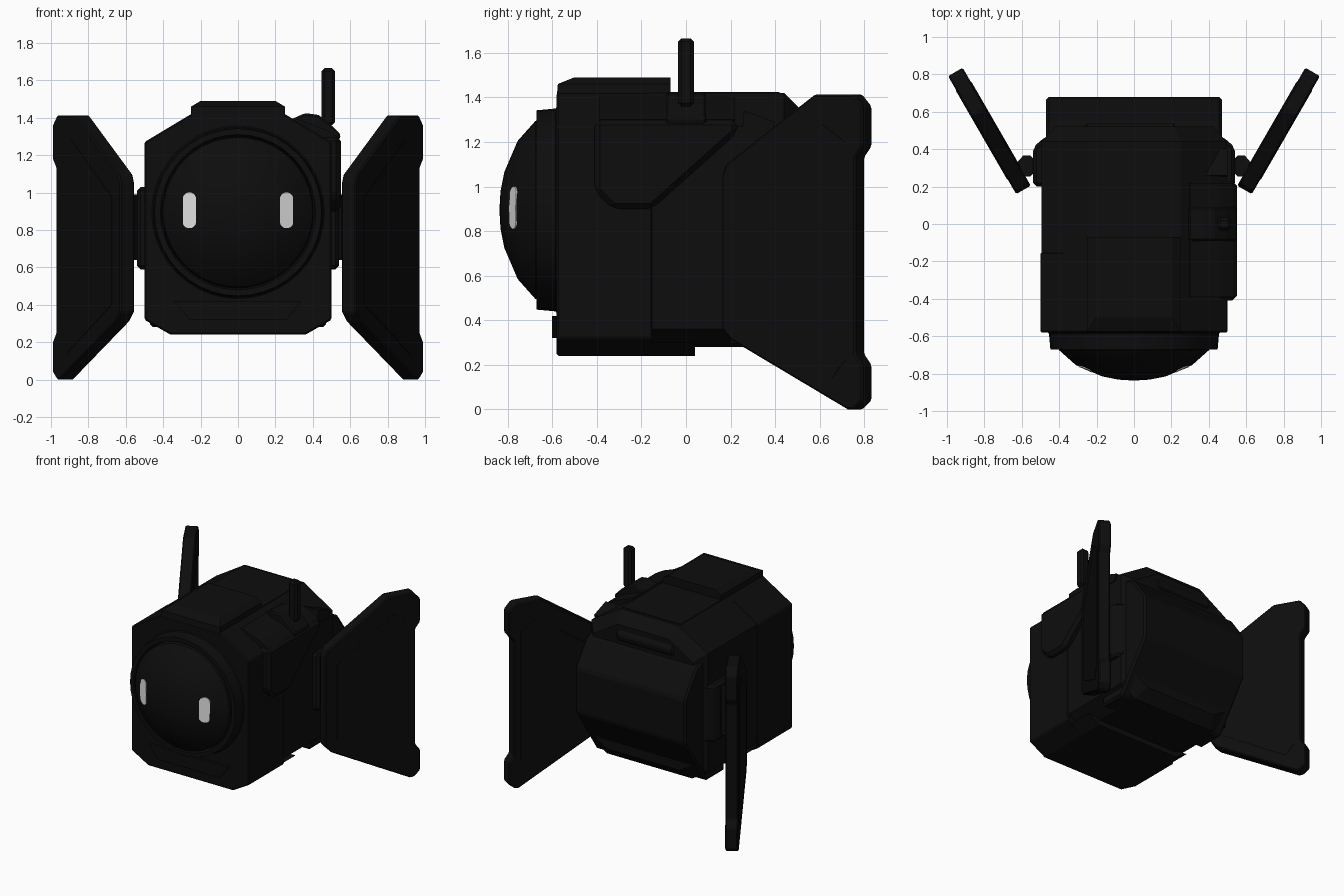
import bpy, bmesh, math
from mathutils import Vector

if "Cube" in bpy.data.objects:
    bpy.data.objects.remove(bpy.data.objects["Cube"])


def material(name, value):
    m = bpy.data.materials.new(name)
    m.diffuse_color = (value, value, value, 1)
    m.use_nodes = True
    m.node_tree.nodes["Principled BSDF"].inputs["Base Color"].default_value = m.diffuse_color
    return m


BLACK = material("matte_black", 0.004)
LIGHT = material("pale_grey", 0.75)


def finish(name, bm, mat=BLACK, bevel=0.0):
    bmesh.ops.recalc_face_normals(bm, faces=bm.faces[:])
    mesh = bpy.data.meshes.new(name)
    bm.to_mesh(mesh)
    bm.free()
    mesh.materials.append(mat)
    ob = bpy.data.objects.new(name, mesh)
    bpy.context.collection.objects.link(ob)
    if bevel:
        mod = ob.modifiers.new("edge", 'BEVEL')
        mod.width = bevel
        mod.segments = 1
        mod.limit_method = 'ANGLE'
    return ob


def loft(name, sections, mat=BLACK, bevel=0.0):
    """Join matching rings of 3D points and cap both ends."""
    bm = bmesh.new()
    rings = [[bm.verts.new(p) for p in s] for s in sections]
    n = len(rings[0])
    for a, b in zip(rings, rings[1:]):
        for i in range(n):
            j = (i + 1) % n
            bm.faces.new((a[i], a[j], b[j], b[i]))
    bm.faces.new(rings[0][::-1])
    bm.faces.new(rings[-1])
    return finish(name, bm, mat, bevel)


def prism(name, pts, axis, a, b, mat=BLACK, bevel=0.0):
    """Extrude a 2D outline along x (yz), y (xz) or z (xy)."""
    put = {'x': lambda p, t: (t, p[0], p[1]),
           'y': lambda p, t: (p[0], t, p[1]),
           'z': lambda p, t: (p[0], p[1], t)}[axis]
    return loft(name, [[put(p, t) for p in pts] for t in (a, b)], mat, bevel)


def lathe(name, profile, segs=40, cz=0.895):
    """Spin (radius, y) points about the front-to-back axis."""
    ob = loft(name, [[(r * math.cos(2 * math.pi * i / segs), y,
                       cz + r * math.sin(2 * math.pi * i / segs))
                      for i in range(segs)] for r, y in profile])
    bpy.context.view_layer.objects.active = ob
    ob.select_set(True)
    bpy.ops.object.shade_smooth_by_angle(angle=math.radians(35))
    ob.select_set(False)
    return ob


def octagon(w, bottom, top, bw, tw):
    return [(-bw, bottom), (bw, bottom), (w, bottom + .08), (w, top - .15),
            (tw, top), (-tw, top), (-w, top - .15), (-w, bottom + .08)]


# Main body: front shell, inset rear shell with tapered back
prism("front_shell", octagon(.5, .24, 1.42, .36, .25), 'y', -.58, -.15, bevel=.008)
prism("belly_plate", [(-.36, .24), (.36, .24), (.46, .3), (-.46, .3)], 'y', -.16, .04)
rear = octagon(.494, .28, 1.42, .36, .25)
loft("rear_shell", [[(x, y, .85 + (z - .85) * s) for x, z in
                     [(px * s, pz) for px, pz in rear]]
                    for y, s in ((-.16, 1), (.44, 1), (.52, .86))])

# Raised top hatch
loft("top_hatch", [[(sx * (.25 - i), y, z) for sx, y in
                    ((-1, f), (1, f), (1, -.07), (-1, -.07))]
                   for i, f, z in ((0, -.58, 1.4), (0, -.575, 1.46), (.05, -.5, 1.49))])
prism("roof_plate", [(-.25, -.07), (.25, -.07), (.25, .42), (-.25, .42)], 'z', 1.4, 1.425)
prism("rear_handle", [(.42, 1.22), (.53, 1.22), (.54, 1.27), (.5, 1.33), (.42, 1.33)],
      'x', -.26, .22, bevel=.01)

# Rear drum across the back
prism("rear_drum", [(.2, .28), (.42, .28), (.68, .66), (.68, 1.0), (.55, 1.18),
                    (.42, 1.24), (.2, 1.24)], 'x', -.47, .47, bevel=.015)

# Chin lip under the face
prism("chin_lip", [(-.26, .32), (.26, .32), (.34, .42), (-.34, .42)], 'y', -.6, -.55)

# Face ring and dome
dome = [(.002, -.837), (.085, -.832), (.17, -.815), (.31, -.755), (.40, -.675), (.41, -.6)]
lathe("face_ring", [(.475, -.57), (.455, -.585), (.447, -.67), (.415, -.67), (.405, -.63),
                    (.40, -.57)])
lathe("face_dome", dome)


def dome_y(x, z):
    r = math.hypot(x, z - .895)
    for (r0, y0), (r1, y1) in zip(dome, dome[1:]):
        if r <= r1:
            return y0 + (y1 - y0) * (r - r0) / (r1 - r0)
    return dome[-1][1]


# Eyes: rounded slots hugging the dome
for side, label in ((-1, "left"), (1, "right")):
    outline = []
    for k in range(16):
        t = 2 * math.pi * (k + .5) / 16
        dz = .062 if math.sin(t) > 0 else -.062
        outline.append((side * .26 + .036 * math.cos(t), .905 + dz + .034 * math.sin(t)))
    loft(label + "_eye", [[(x, dome_y(x, z) + d, z) for x, z in outline]
                          for d in (.003, -.006)], LIGHT)

# Shoulder module on the right side only, with antenna
prism("shoulder_module", [(-.41, 1.3), (-.41, .98), (-.33, .9), (-.15, .9),
                          (.23, 1.24), (.23, 1.3)], 'x', .4, .55, bevel=.025)
prism("shoulder_cap", [(.28, 1.36), (.5, 1.27), (.53, 1.3), (.46, 1.34), (.3, 1.4)],
      'y', -.39, .22)
prism("antenna_base", [(.28, 1.25), (.28, 1.39), (.36, 1.425), (.43, 1.415),
                       (.49, 1.37), (.55, 1.31), (.53, 1.25)], 'y', -.09, .09, bevel=.01)
prism("shoulder_latch", [(.25, 1.24), (.38, 1.24), (.4, 1.29), (.26, 1.34)], 'x', .3, .5)
prism("antenna", [(.447, -.035), (.518, -.035), (.518, .035), (.447, .035)],
      'z', 1.36, 1.665, bevel=.015)

# Wings, hubs and hinges, one set per side
wing = [(0, .36), (.05, .31), (.65, 0), (.68, 0), (.728, .04), (.728, .2), (.69, .25),
        (.69, 1.13), (.728, 1.18), (.728, 1.36), (.68, 1.413), (.48, 1.413),
        (.02, 1.1), (0, 1.05)]
panel = [(.09, .4), (.57, .14), (.64, .22), (.64, 1.2), (.52, 1.28), (.09, .98)]
along = Vector((.5, .866, 0))
out = Vector((.866, -.5, 0))
root = Vector((.552, .205, 0))
for side, label in ((-1, "left"), (1, "right")):
    def place(s, z, t):
        p = root + along * s + out * t
        return (side * p.x, p.y, z)

    loft(label + "_wing", [[place(s, z, t) for s, z in wing] for t in (0, .09)], bevel=.008)
    loft(label + "_wing_panel", [[place(s, z, t) for s, z in panel] for t in (-.003, .093)])
    hub = [(.4, .2), (.54, .2), (.54, .41), (.47, .47), (.4, .47)]
    prism(label + "_hub", [(side * x, y) for x, y in hub], 'z', .59, 1.03, bevel=.02)
    ring = [(side * .573 + .052 * math.cos(math.pi * k / 4 + .39),
             .31 + .06 * math.sin(math.pi * k / 4 + .39)) for k in range(8)]
    prism(label + "_hinge", ring, 'z', .64, .99)
